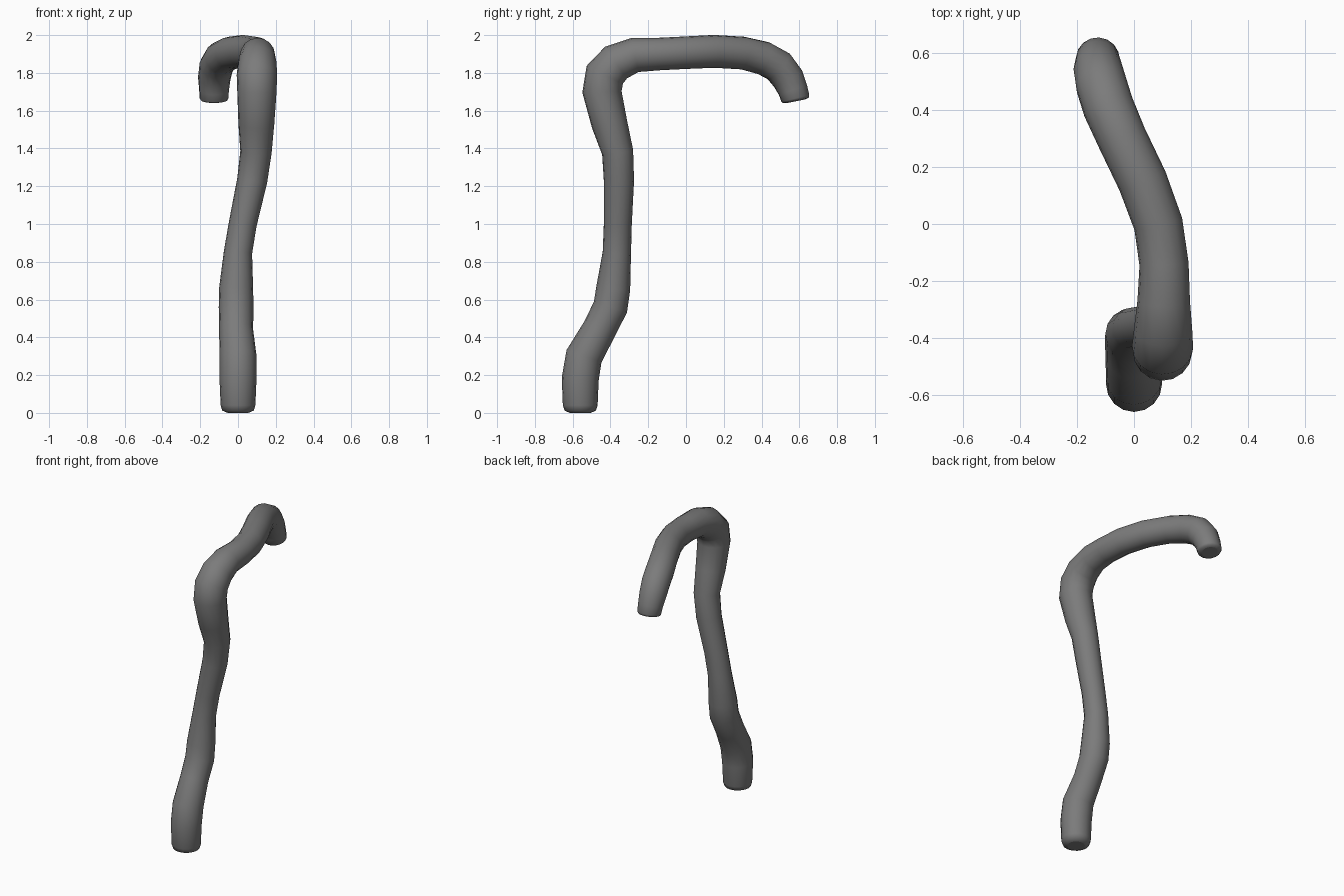
import bpy

old = bpy.data.objects.get("Cube")
if old:
    bpy.data.objects.remove(old, do_unlink=True)

# Dark grey wood
grey = bpy.data.materials.new("dark_grey")
grey.use_nodes = True
grey.diffuse_color = (0.2, 0.2, 0.2, 1)
grey.node_tree.nodes["Principled BSDF"].inputs["Base Color"].default_value = (0.2, 0.2, 0.2, 1)

# Centre line of the crooked stick, foot to handle tip: x, y, z, radius
path = [
    (0, -.56, .0, .055), (0, -.56, .012, .083), (0, -.56, .04, .092),
    (0, -.56, .18, .098), (0, -.54, .3, .098),
    (-.01, -.46, .44, .09), (-.01, -.4, .56, .092), (-.01, -.385, .66, .09),
    (0, -.366, .85, .075), (.025, -.361, 1, .074), (.075, -.355, 1.23, .08),
    (.095, -.362, 1.38, .083), (.097, -.405, 1.53, .095), (.1, -.445, 1.7, .104),
    (.1, -.43, 1.79, .107), (.102, -.37, 1.855, .102), (.104, -.27, 1.895, .092),
    (.105, -.14, 1.9, .086), (.085, 0, 1.907, .086), (.03, .15, 1.914, .087),
    (-.042, .3, 1.905, .087), (-.09, .41, 1.878, .09), (-.115, .49, 1.835, .09),
    (-.126, .54, 1.77, .086), (-.127, .566, 1.71, .079), (-.127, .579, 1.665, .076),
    (-.127, .581, 1.655, .07), (-.127, .582, 1.65, .05),
]

# Tapered round tube swept along the centre line
curve = bpy.data.curves.new("stick_path", "CURVE")
curve.dimensions = "3D"
curve.bevel_depth = 1
curve.bevel_resolution = 6
curve.use_fill_caps = True
spline = curve.splines.new("POLY")
spline.points.add(len(path) - 1)
for point, (x, y, z, radius) in zip(spline.points, path):
    point.co = (x, y, z, 1)
    point.radius = radius
tube = bpy.data.objects.new("stick_curve", curve)
bpy.context.collection.objects.link(tube)

# Turn the tube into a mesh and smooth it, keeping the cut ends crisp
bpy.context.view_layer.update()
mesh = bpy.data.meshes.new_from_object(tube.evaluated_get(bpy.context.evaluated_depsgraph_get()))
bpy.data.objects.remove(tube, do_unlink=True)
stick = bpy.data.objects.new("crooked_stick", mesh)
bpy.context.collection.objects.link(stick)
mesh.materials.clear()
mesh.materials.append(grey)
bpy.ops.object.select_all(action="DESELECT")
stick.select_set(True)
bpy.context.view_layer.objects.active = stick
bpy.ops.object.shade_smooth_by_angle(angle=1.05)
